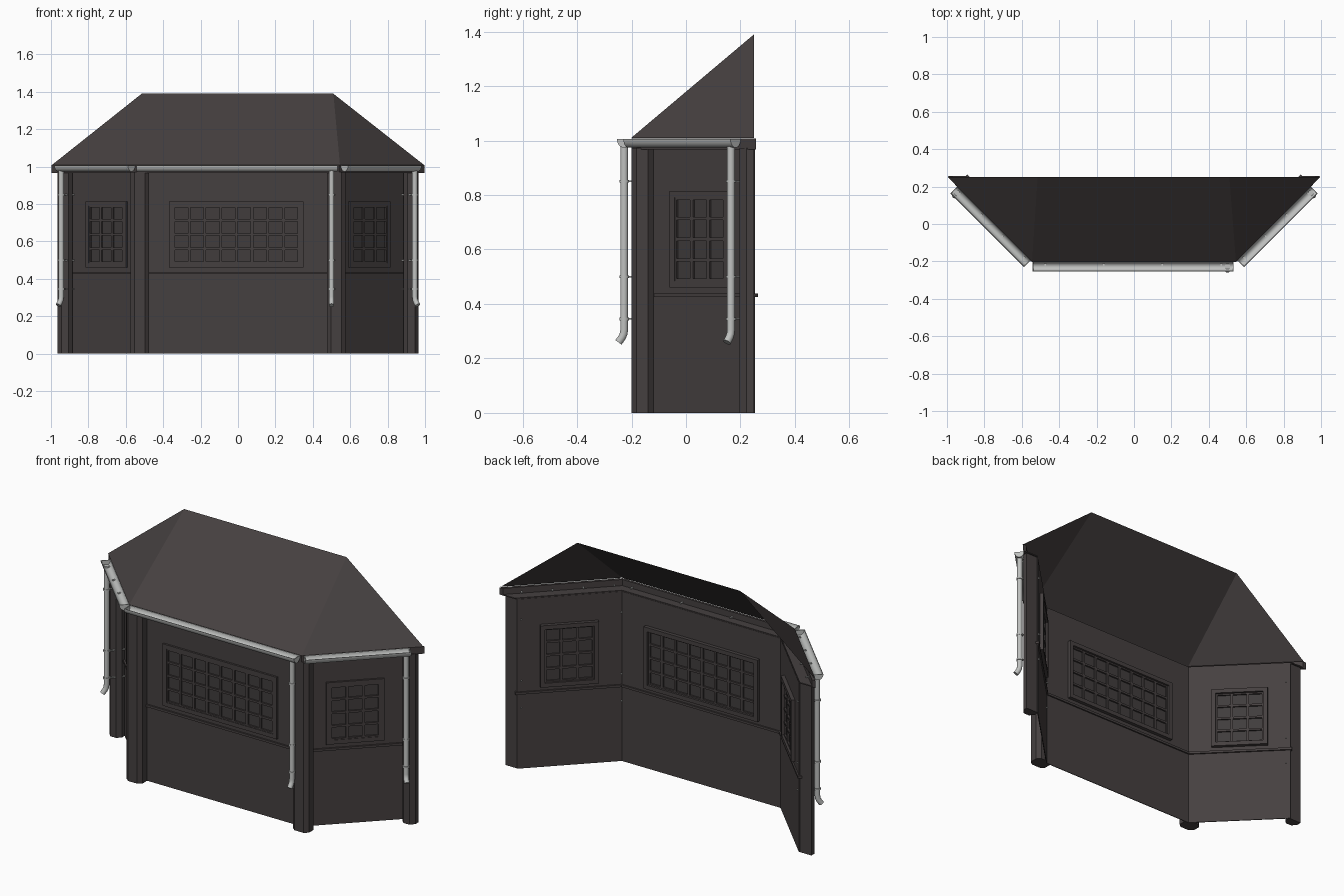
import bpy, bmesh, math
from mathutils import Vector

if "Cube" in bpy.data.objects:
    bpy.data.objects.remove(bpy.data.objects["Cube"])


def material(name, rgb):
    m = bpy.data.materials.new(name)
    m.diffuse_color = (*rgb, 1)
    m.use_nodes = True
    m.node_tree.nodes["Principled BSDF"].inputs["Base Color"].default_value = m.diffuse_color
    return m


BROWN = material("dark_brown", (0.060, 0.051, 0.051))
GLASS = material("dark_glass", (0.052, 0.046, 0.046))
METAL = material("light_grey_metal", (0.52, 0.53, 0.52))


def finish(name, bm, mat, smooth=False):
    bmesh.ops.recalc_face_normals(bm, faces=bm.faces)
    me = bpy.data.meshes.new(name)
    bm.to_mesh(me)
    bm.free()
    me.materials.append(mat)
    ob = bpy.data.objects.new(name, me)
    bpy.context.collection.objects.link(ob)
    if smooth:
        bpy.context.view_layer.objects.active = ob
        ob.select_set(True)
        bpy.ops.object.shade_smooth_by_angle(angle=math.radians(40))
        ob.select_set(False)
    return ob


def loft(bm, rings, caps=True):
    """Join equal-length rings of points into a closed skin."""
    vs = [[bm.verts.new(p) for p in r] for r in rings]
    n = len(vs[0])
    for a, b in zip(vs, vs[1:]):
        for i in range(n):
            bm.faces.new((a[i], a[(i + 1) % n], b[(i + 1) % n], b[i]))
    if caps:
        bm.faces.new(vs[0])
        bm.faces.new(vs[-1])


def prism(name, pts, z0, z1, mat):
    bm = bmesh.new()
    loft(bm, [[(x, y, z) for x, y in pts] for z in (z0, z1)])
    return finish(name, bm, mat)


class Side:
    """Local frame of a wall: u along it, v outward, z up."""
    def __init__(self, name, origin, u, n):
        self.name, self.o = name, Vector((*origin, 0))
        self.u, self.n = Vector((*u, 0)), Vector((*n, 0))

    def p(self, u, v, z):
        return self.o + self.u * u + self.n * v + Vector((0, 0, z))

    def box(self, bm, u0, u1, v0, v1, z0, z1):
        loft(bm, [[self.p(u, v, z) for u, v in
                   ((u0, v0), (u1, v0), (u1, v1), (u0, v1))] for z in (z0, z1)])

    def ring(self, bm, u0, u1, z0, z1, w, v0, v1):
        """Rectangular frame of width w around an opening."""
        self.box(bm, u0 - w, u0, v0, v1, z0 - w, z1 + w)
        self.box(bm, u1, u1 + w, v0, v1, z0 - w, z1 + w)
        self.box(bm, u0, u1, v0, v1, z0 - w, z0)
        self.box(bm, u0, u1, v0, v1, z1, z1 + w)

    def wall(self, a, b, w0, w1, cols, rail_end):
        z0, z1, rows = 0.485, 0.79, 4
        # wall panels around the window opening
        bm = bmesh.new()
        for r in ((a, w0, 0, 0.967), (w1, b, 0, 0.967), (w0, w1, 0, z0), (w0, w1, z1, 0.967)):
            self.box(bm, r[0], r[1], -0.004, 0, r[2], r[3])
        finish(self.name + "_wall", bm, BROWN)
        # horizontal rail
        bm = bmesh.new()
        self.box(bm, a, rail_end, -0.012, 0.009, 0.425, 0.438)
        finish(self.name + "_rail", bm, BROWN)
        # window frame, projecting on both sides
        bm = bmesh.new()
        self.ring(bm, w0, w1, z0, z1, 0.024, -0.024, 0.011)
        self.ring(bm, w0 + 0.008, w1 - 0.008, z0 + 0.008, z1 - 0.008, 0.008, -0.012, 0.008)
        # glazing bars
        for i in range(1, cols):
            u = w0 + (w1 - w0) * i / cols
            self.box(bm, u - 0.007, u + 0.007, -0.012, 0.008, z0, z1)
        for i in range(1, rows):
            z = z0 + (z1 - z0) * i / rows
            self.box(bm, w0, w1, -0.012, 0.0075, z - 0.006, z + 0.006)
        finish(self.name + "_window_frame", bm, BROWN)
        bm = bmesh.new()
        self.box(bm, w0, w1, -0.003, -0.001, z0, z1)
        finish(self.name + "_window_glass", bm, GLASS)

    def gutter(self, a, b, v):
        # open half-round channel
        r, t, z, n = 0.027, 0.003, 1.006, 12
        prof = [(math.cos(math.pi * (1 + i / n)), math.sin(math.pi * (1 + i / n)))
                for i in range(n + 1)]
        sec = [(r * c, 1.2 * r * s) for c, s in prof]
        sec += [((r - t) * c, 1.2 * (r - t) * s) for c, s in reversed(prof)]
        bm = bmesh.new()
        loft(bm, [[self.p(u, v + q, z + h) for q, h in sec] for u in (a, b)])
        for u in (a, b):  # end caps
            loft(bm, [[self.p(w, v + q, z + h) for q, h in sec[:n + 1]]
                      for w in (u - 0.002, u + 0.002)])
        finish(self.name + "_gutter", bm, METAL, True)
        # gutter brackets
        bm = bmesh.new()
        for i in range(4):
            u = a + (b - a) * (0.06 + 0.88 * i / 3)
            self.box(bm, u - 0.004, u + 0.004, v - 0.06, v, 0.978, 0.984)
        finish(self.name + "_gutter_brackets", bm, METAL)

    def downpipe(self, u, v):
        # pipe swept down with an outward kick at the foot
        path = [(0, 0.985), (0, 0.305), (0.002, 0.29), (0.008, 0.277), (0.021, 0.259)]
        bm = bmesh.new()
        rings, n, r = [], 14, 0.0145
        for i, (dv, z) in enumerate(path):
            p0, p1 = path[max(i - 1, 0)], path[min(i + 1, len(path) - 1)]
            d = Vector((p1[0] - p0[0], p1[1] - p0[1])).normalized()
            ring = []
            for k in range(n):
                c, s = math.cos(k * math.tau / n) * r, math.sin(k * math.tau / n) * r
                ring.append(self.p(u + c, v + dv - d.y * s, z + d.x * s))
            rings.append(ring)
        loft(bm, rings)
        # clips round the pipe and pins into the wall
        for z in (0.85, 0.50, 0.345):
            loft(bm, [[self.p(u + 0.018 * math.cos(k * math.tau / n),
                              v + 0.018 * math.sin(k * math.tau / n), h) for k in range(n)]
                      for h in (z - 0.005, z + 0.005)])
            self.box(bm, u - 0.003, u + 0.003, -0.012, v, z - 0.003, z + 0.003)
        finish(self.name + "_downpipe", bm, METAL, True)


S = math.sqrt(0.5)
front = Side("front", (0, -0.141), (1, 0), (0, -1))
right = Side("right", (0.502, -0.141), (S, S), (S, -S))
left = Side("left", (-0.502, -0.141), (-S, S), (-S, -S))

front.wall(-0.502, 0.502, -0.345, 0.327, 8, 0.502)
front.gutter(-0.54, 0.53, 0.086)
front.downpipe(0.50, 0.086)
for side in (right, left):
    side.wall(0, 0.553, 0.150, 0.408, 3, 0.562)
    side.gutter(0, 0.552, 0.097)
    side.downpipe(0.530, 0.097)

# chamfered corner and end posts, mirrored
corner = [(0.475, -0.141), (0.475, -0.182), (0.497, -0.2), (0.553, -0.2), (0.575, -0.182),
          (0.575, -0.139), (0.555, -0.118), (0.525, -0.118), (0.502, -0.141)]
end = [(0.885, 0.242), (0.885, 0.217), (0.907, 0.196), (0.945, 0.196),
       (0.966, 0.222), (0.966, 0.249), (0.893, 0.249)]
for tag, m in (("right", 1), ("left", -1)):
    prism(tag + "_corner_post", [(m * x, y) for x, y in corner], 0, 0.972, BROWN)
    prism(tag + "_end_post", [(m * x, y) for x, y in end], 0, 0.972, BROWN)


# eaves: upright fascia board and flat soffit back to the wall
def band(name, inner, z0, z1):
    outer = [(-0.997, 0.257), (-0.54, -0.2), (0.54, -0.2), (0.997, 0.257)]
    prism(name, outer + inner + [(-x, y) for x, y in reversed(inner)], z0, z1, BROWN)


band("fascia", [(0.975, 0.257), (0.532, -0.186)], 0.967, 1.008)
band("soffit", [(0.898, 0.257), (0.501, -0.139)], 0.967, 0.973)

# hipped roof skin, open at the back
bm = bmesh.new()
a, b, c, d = [bm.verts.new(p) for p in ((-0.995, 0.25, 1.009), (-0.545, -0.202, 1.009),
                                        (0.545, -0.202, 1.009), (0.995, 0.25, 1.009))]
e, f = bm.verts.new((0.51, 0.25, 1.39)), bm.verts.new((-0.515, 0.25, 1.39))
for vs in ((b, c, e, f), (a, b, f), (c, d, e)):
    bm.faces.new(vs)
finish("roof", bm, BROWN)
